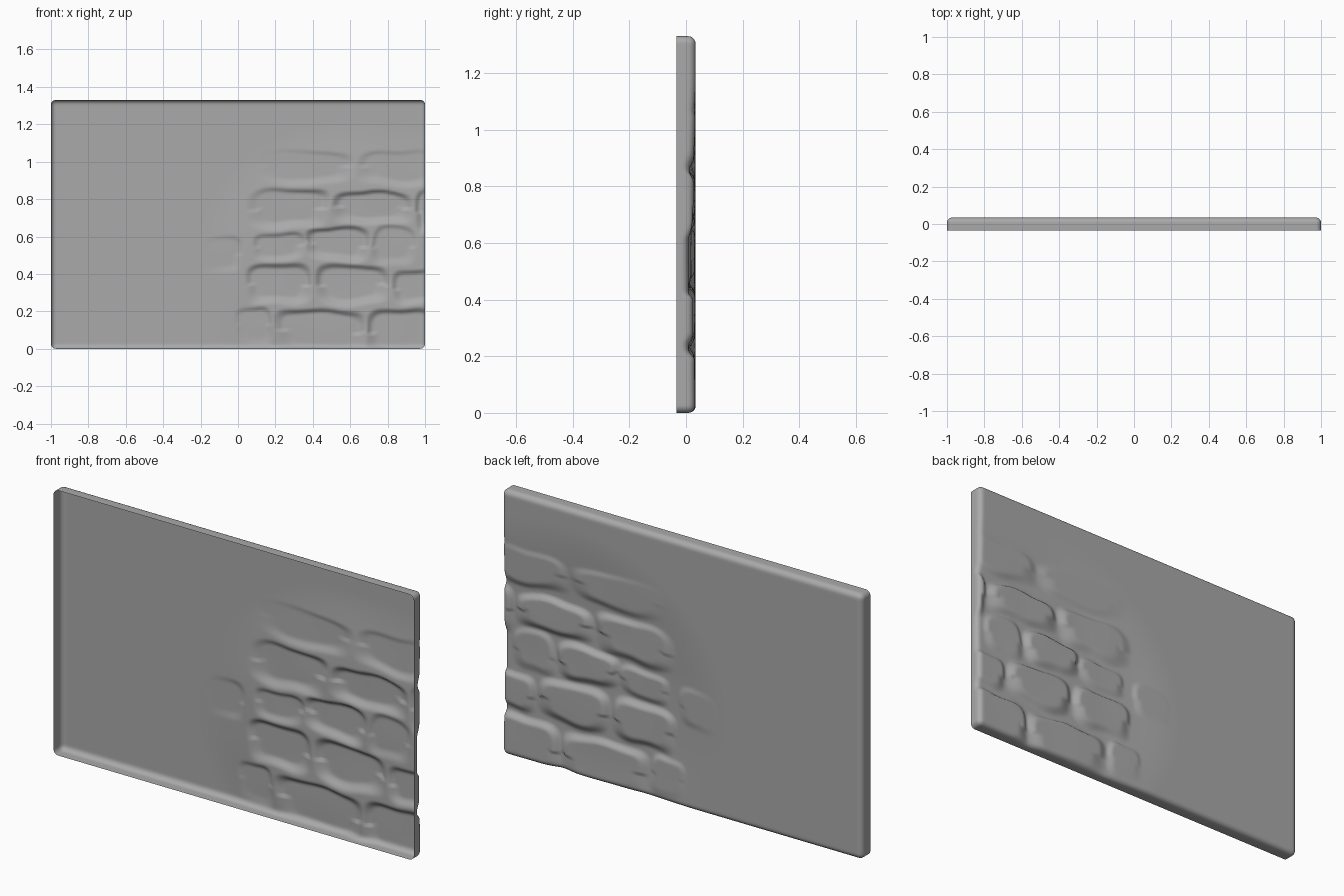
import bpy, bmesh, math
from mathutils import Vector, noise

cube = bpy.data.objects.get("Cube")
if cube:
    bpy.data.objects.remove(cube)

W, H, R = 1.0, 1.33, 0.026       # half width, height, rim radius
BACK, OPEN = 0.034, -0.034       # y of the face and of the open side
ARC, WALL = 5, 3                 # rings around the rim and down the wall

# Stones: x min, x max, z min, z max, height
STONES = [
    (-.02, .18, .01, .22, .8), (.19, .69, -.03, .21, 1), (.69, 1.08, -.05, .21, 1),
    (.04, .39, .23, .45, 1), (.41, .81, .23, .45, 1), (.82, 1.1, .23, .42, .75),
    (.08, .36, .46, .62, .6), (.35, .71, .46, .65, 1), (.72, .95, .44, .66, .5),
    (.04, .49, .64, .86, 1), (.5, .93, .66, .84, 1), (.94, 1.2, .62, .86, .9),
    (.08, .62, .88, 1.06, .8), (.63, 1.1, .87, 1.06, .8), (-.2, .02, .4, .6, .7),
]


def smooth(a, b, t):
    t = max(0.0, min(1.0, (t - a) / (b - a)))
    return t * t * (3 - 2 * t)


def recess(x, z):
    """Depth of the worn masonry below the flat face."""
    dx = (x - .6) / (.85 if x < .6 else 1.3)
    mask = 1 - smooth(.45, 1.0, math.hypot(dx, (z - .45) / .78))
    if mask == 0:
        return 0.0
    wob = noise.noise_vector(Vector((x * 5, 0, z * 5))) * .025
    px, pz = x + wob.x, z + wob.z
    bump = 0.0
    for x0, x1, z0, z1, top in STONES:
        ex = abs(px - (x0 + x1) / 2) / ((x1 - x0) / 2)
        ez = (pz - (z0 + z1) / 2) / ((z1 - z0) / 2)
        d = (ex ** 4 + ez ** 4) ** .25
        soft = .78 if ez > 0 else .58          # upper edges are crisper
        bump = max(bump, top * (1 - smooth(soft, 1.04, d)))
    rough = noise.noise(Vector((x * 4, 3, z * 4))) * .003
    return max(0.0, mask * (.025 * (1 - .85 * bump) + rough))


def axis(lo, hi, n):
    """Pairs of inner coordinate and signed ring number."""
    rings = ARC + WALL
    return ([(lo, -k) for k in range(rings, 0, -1)]
            + [(lo + (hi - lo) * i / n, 0) for i in range(n + 1)]
            + [(hi, k) for k in range(1, rings + 1)])


def place(cx, kx, cz, kz):
    """Wrap the flat sheet round the rim and down to the open side."""
    ring = max(abs(kx), abs(kz))
    angle = min(ring, ARC) / ARC * math.pi / 2
    drop = max(ring - ARC, 0) / WALL
    out = Vector((kx, kz)).normalized() * R * math.sin(angle) if ring else Vector((0, 0))
    x, z = cx + out.x, cz + out.y
    y = BACK - R * (1 - math.cos(angle)) - recess(x, z)
    return x, y + (OPEN - y) * drop, z


# Open-fronted wall panel
bm = bmesh.new()
columns = axis(-W + R, W - R, 190)
rows = axis(R, H - R, 130)
verts = [[bm.verts.new(place(*c, *r)) for r in rows] for c in columns]
for i in range(len(columns) - 1):
    for j in range(len(rows) - 1):
        bm.faces.new((verts[i][j], verts[i][j + 1], verts[i + 1][j + 1], verts[i + 1][j]))
for f in bm.faces:
    f.smooth = True
mesh = bpy.data.meshes.new("wall_panel")
bm.to_mesh(mesh)
bm.free()
panel = bpy.data.objects.new("wall_panel", mesh)
bpy.context.collection.objects.link(panel)

# Plain stone grey
grey = bpy.data.materials.new("stone_grey")
grey.use_nodes = True
colour = (.4, .4, .4, 1)
grey.diffuse_color = colour
grey.node_tree.nodes["Principled BSDF"].inputs["Base Color"].default_value = colour
mesh.materials.append(grey)
